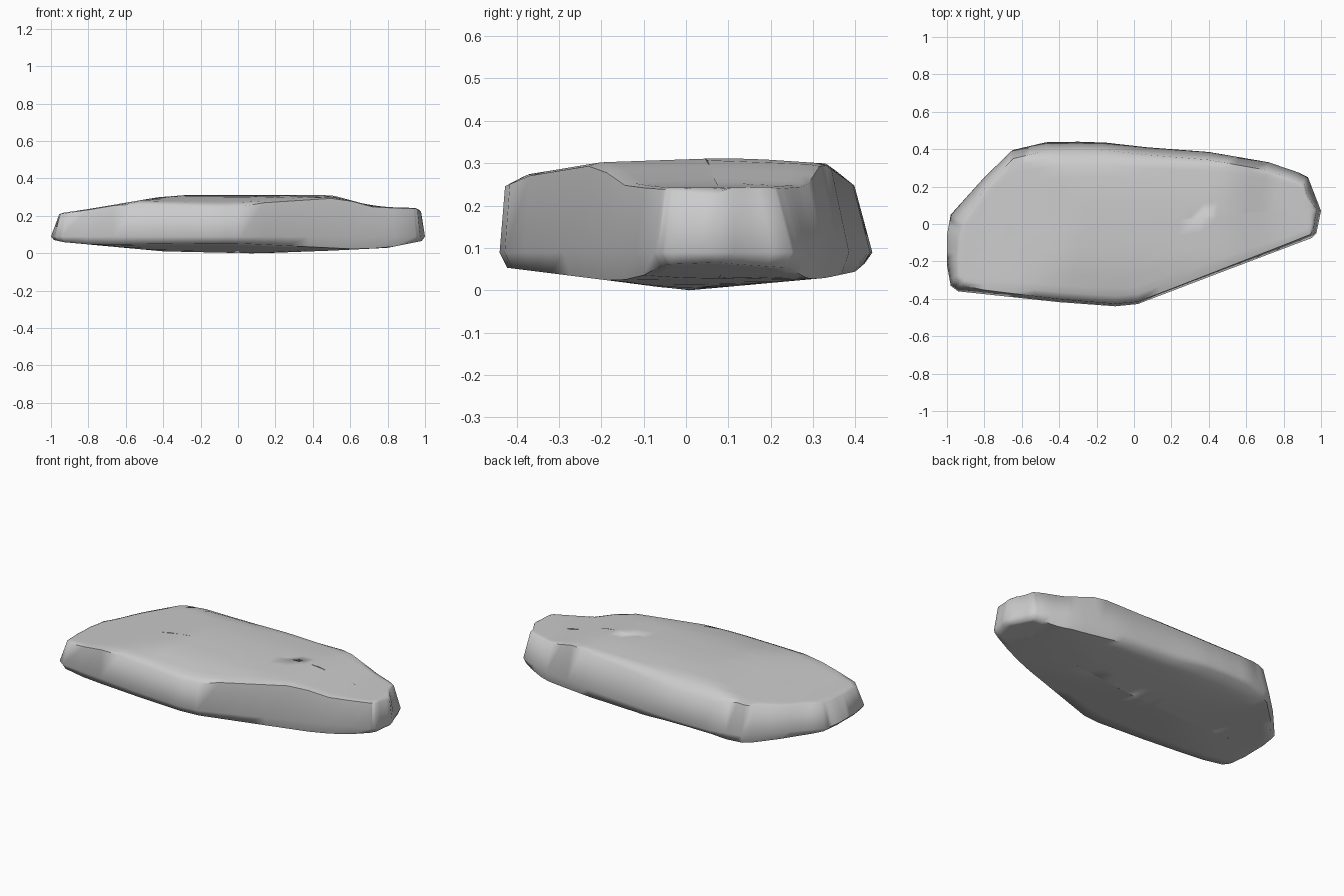
import bpy, bmesh
from mathutils import Vector

if "Cube" in bpy.data.objects:
    bpy.data.objects.remove(bpy.data.objects["Cube"])


def interp(pts, v):
    # piecewise linear profile lookup
    if v <= pts[0][0]:
        return pts[0][1]
    for (a, za), (b, zb) in zip(pts, pts[1:]):
        if v <= b:
            return za + (zb - za) * (v - a) / (b - a)
    return pts[-1][1]


# plan outline, anticlockwise
OUTLINE = [(-.98, -.33), (-.94, -.36), (-.4, -.418), (-.1, -.44), (.02, -.428),
           (.5, -.245), (.95, -.075), (.975, -.05), (1, .07), (.93, .25), (.88, .275),
           (.72, .33), (.4, .385), (.07, .41), (-.15, .435), (-.3, .44),
           (-.47, .437), (-.65, .395), (-.8, .25), (-.98, .05), (-1, -.06), (-1, -.22)]

# top and underside profiles along x and y
TOP_X = [(-1, .205), (-.95, .215), (-.8, .237), (-.43, .3), (-.28, .312),
         (.5, .312), (.73, .25), (.95, .243), (1, .215)]
TOP_Y = [(-.44, .245), (-.37, .275), (-.2, .303), (.12, .314), (.33, .3),
         (.4, .25), (.44, .2)]
LOW_X = [(-1, .075), (-.93, .06), (-.4, .011), (.1, 0), (.5, .015), (.8, .03), (1, .07)]
LOW_Y = [(-.43, .055), (-.15, .02), (0, 0), (.33, .03), (.4, .045), (.44, .08)]


def top(x, y):
    return min(interp(TOP_X, x), interp(TOP_Y, y))


def low(x, y):
    return max(interp(LOW_X, x), interp(LOW_Y, y))


# refined outline
STEPS = 4
rim = []
for a, b in zip(OUTLINE, OUTLINE[1:] + OUTLINE[:1]):
    rim += [Vector(a).lerp(Vector(b), i / STEPS) for i in range(STEPS)]


def spine(p):
    return Vector((max(-.75, min(.85, p.x * .92)), .09 * p.x))


def inset(p, d):
    return p + (spine(p) - p).normalized() * d


def shoulder(p):
    # side walls lean in by a different amount on each side
    n = (p - spine(p)).normalized()
    return inset(p, .012 * max(-n.y, 0) + .04 * max(n.y, 0)
                 + .05 * max(-n.x, 0) + .02 * max(n.x, 0))


bm = bmesh.new()
rings = []


def add_ring(place, height):
    ring = []
    for p in rim:
        q = place(p)
        ring.append(bm.verts.new((q.x, q.y, height(q.x, q.y))))
    rings.append(ring)


# underside, side wall and top, from bottom to top
for f in (1, .75, .5, .25):
    add_ring(lambda p: p.lerp(spine(p), f), low)
add_ring(lambda p: inset(p, .018), low)
add_ring(lambda p: p, lambda x, y: .09)
add_ring(shoulder, lambda x, y: top(x, y) - .004)
for f in (.1, .2, .35, .5, .75, 1):
    add_ring(lambda p: shoulder(p).lerp(spine(p), f), top)

n = len(rim)
for r0, r1 in zip(rings, rings[1:]):
    for i in range(n):
        j = (i + 1) % n
        bm.faces.new((r0[i], r0[j], r1[j], r1[i]))

# close the sliver left along the spine on both sides
bmesh.ops.triangle_fill(bm, use_beauty=True, use_dissolve=False,
                        edges=[e for e in bm.edges if e.is_boundary and e.verts[0] in set(rings[0])])
bmesh.ops.triangle_fill(bm, use_beauty=True, use_dissolve=False,
                        edges=[e for e in bm.edges if e.is_boundary and e.verts[0] in set(rings[-1])])
bmesh.ops.remove_doubles(bm, verts=bm.verts, dist=.0015)
bmesh.ops.recalc_face_normals(bm, faces=bm.faces)

mesh = bpy.data.meshes.new("flat_rock")
bm.to_mesh(mesh)
bm.free()
rock = bpy.data.objects.new("flat_rock", mesh)
bpy.context.collection.objects.link(rock)

# stand on the ground
lowest = min(v.co.z for v in mesh.vertices)
for v in mesh.vertices:
    v.co.z -= lowest

bpy.context.view_layer.objects.active = rock
rock.select_set(True)
bpy.ops.object.shade_smooth_by_angle(angle=1.1)
